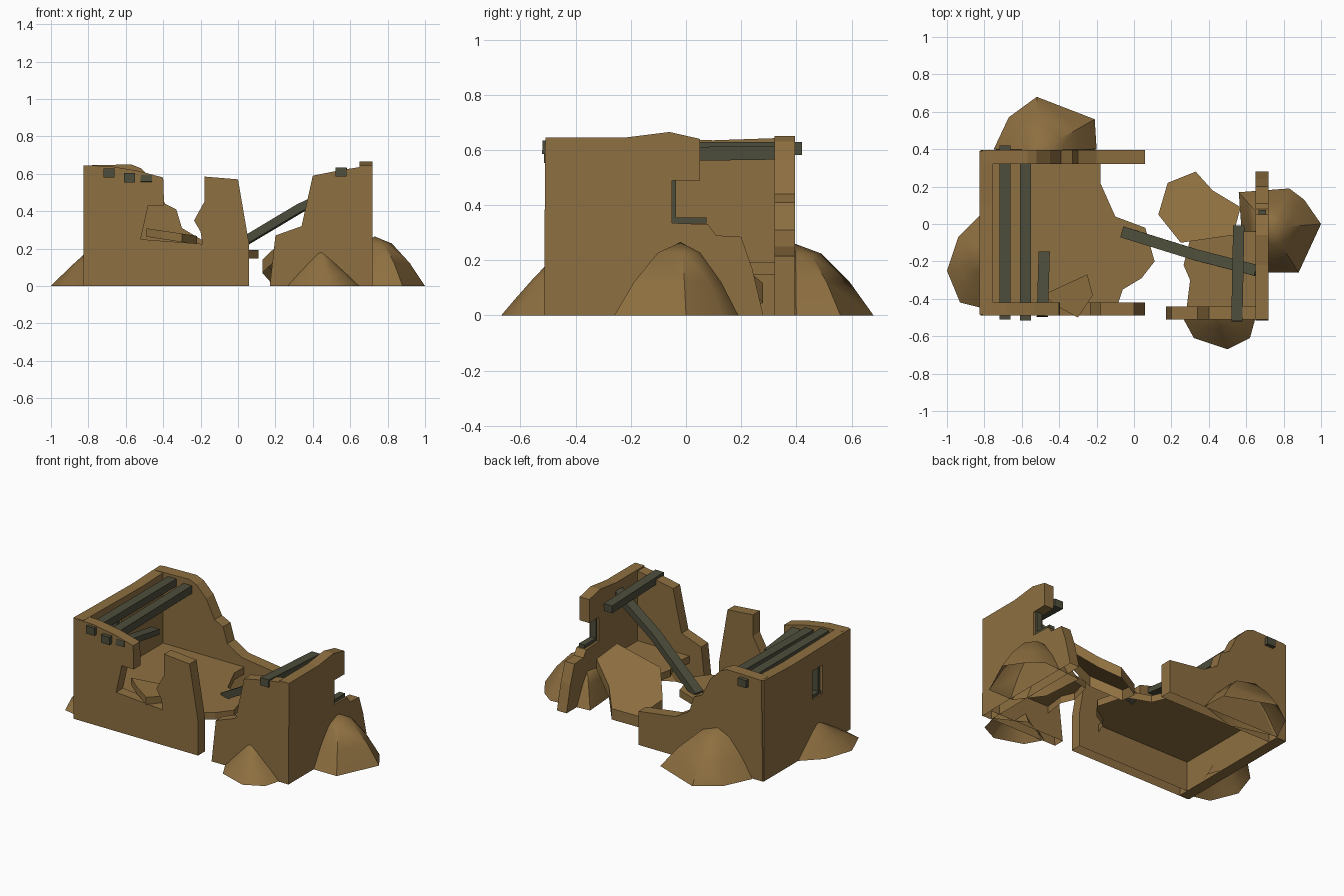
import bpy, bmesh, math
from mathutils import Vector

if "Cube" in bpy.data.objects:
    bpy.data.objects.remove(bpy.data.objects["Cube"])


def material(name, rgb):
    m = bpy.data.materials.new(name)
    m.diffuse_color = (*rgb, 1)
    m.use_nodes = True
    m.node_tree.nodes["Principled BSDF"].inputs["Base Color"].default_value = m.diffuse_color
    return m


ADOBE = material("adobe brown", (0.27, 0.16, 0.052))
WOOD = material("weathered wood", (0.075, 0.075, 0.045))


def finish(name, bm, mat, angle=None, recalc=True):
    if recalc:
        bmesh.ops.recalc_face_normals(bm, faces=bm.faces)
    me = bpy.data.meshes.new(name)
    bm.to_mesh(me)
    bm.free()
    ob = bpy.data.objects.new(name, me)
    bpy.context.collection.objects.link(ob)
    me.materials.append(mat)
    if angle:
        bpy.ops.object.select_all(action='DESELECT')
        ob.select_set(True)
        bpy.context.view_layer.objects.active = ob
        bpy.ops.object.shade_smooth_by_angle(angle=math.radians(angle))
    return ob


def prism(name, pts, offset, mat=ADOBE, open_below=None):
    # extruded outline; undersides lower than open_below (or any, if 'all') are left open
    bm = bmesh.new()
    a = [bm.verts.new(p) for p in pts]
    b = [bm.verts.new(Vector(p) + Vector(offset)) for p in pts]
    bm.faces.new(a)
    bm.faces.new(b[::-1])
    n = len(pts)
    for i in range(n):
        j = (i + 1) % n
        bm.faces.new((a[i], a[j], b[j], b[i]))
    bmesh.ops.recalc_face_normals(bm, faces=bm.faces)
    if open_below is not None:
        under = [f for f in bm.faces if f.normal.z < -0.7 and f.calc_center_median().z < open_below]
        bmesh.ops.delete(bm, geom=under, context='FACES_ONLY')
    return finish(name, bm, mat, recalc=False)


def wall_x(name, profile, y0, y1):
    return prism(name, [(x, y0, z) for x, z in profile], (0, y1 - y0, 0), open_below=0.01)


def wall_y(name, profile, x0, x1, open_below=0.01):
    return prism(name, [(x0, y, z) for y, z in profile], (x1 - x0, 0, 0), open_below=open_below)


def slab(name, outline, height, thick):
    return prism(name, [(x, y, height(x, y)) for x, y in outline], (0, 0, -thick), open_below=9)


def mound(name, base, apex, bulge):
    # open-bottomed heap: shrinking rings towards an apex
    bm = bmesh.new()
    ax, ay, h = apex
    rings = []
    for s, f in ((1, 0.0), (0.7, 0.3 + 0.16 * bulge), (0.34, 0.66 + 0.2 * bulge)):
        rings.append([bm.verts.new((ax + (x - ax) * s, ay + (y - ay) * s, h * f)) for x, y in base])
    top = bm.verts.new(apex)
    n = len(base)
    for i in range(n):
        j = (i + 1) % n
        for r, q in zip(rings, rings[1:]):
            bm.faces.new((r[i], r[j], q[j], q[i]))
        bm.faces.new((rings[2][i], rings[2][j], top))
    bm.normal_update()
    if sum(f.normal.z for f in bm.faces) < 0:
        bmesh.ops.reverse_faces(bm, faces=bm.faces)
    bm.normal_update()
    return finish(name, bm, ADOBE, 45, recalc=False)


def beam(name, path, w=0.055, h=0.045):
    path = [Vector(p) for p in path]
    d = path[-1] - path[0]
    side = d.cross(Vector((0, 0, 1))).normalized() * w / 2
    up = side.cross(d).normalized() * h / 2
    bm = bmesh.new()
    rings = [[bm.verts.new(p + side * a + up * b) for a, b in ((-1, -1), (1, -1), (1, 1), (-1, 1))]
             for p in path]
    bm.faces.new(rings[0])
    bm.faces.new(rings[-1])
    for r, q in zip(rings, rings[1:]):
        for i in range(4):
            j = (i + 1) % 4
            bm.faces.new((r[i], r[j], q[j], q[i]))
    return finish(name, bm, WOOD)


def box(name, lo, hi, mat=WOOD):
    return prism(name, [(lo[0], lo[1], lo[2]), (hi[0], lo[1], lo[2]),
                        (hi[0], hi[1], lo[2]), (lo[0], hi[1], lo[2])], (0, 0, hi[2] - lo[2]), mat)


# Left building walls
wall_x("left_front_wall", [(-0.82, 0), (-0.81, 0.645), (-0.68, 0.64), (-0.53, 0.615), (-0.40, 0.58),
                           (-0.395, 0.43), (-0.48, 0.43), (-0.52, 0.25), (-0.19, 0.225), (-0.20, 0.29),
                           (-0.235, 0.35), (-0.18, 0.45), (-0.18, 0.585), (0, 0.57), (0.06, 0.22),
                           (0.06, 0)], -0.49, -0.42)
wall_x("left_back_wall", [(-0.82, 0), (-0.81, 0.645), (-0.57, 0.65), (-0.52, 0.63), (-0.45, 0.56),
                          (-0.39, 0.44), (-0.33, 0.41), (-0.30, 0.31), (-0.20, 0.25), (0.06, 0.215),
                          (0.06, 0)], 0.32, 0.395)
side = wall_y("left_side_wall", [(-0.485, 0), (-0.485, 0.645), (-0.22, 0.64), (0.1, 0.635), (0.39, 0.645),
                                 (0.39, 0)], -0.825, -0.755, None)

# Window hole cut through the side wall
cut = box("window_cutter", (-0.9, -0.2, 0.335), (-0.7, -0.1, 0.52), ADOBE)
cut.hide_render = True
mod = side.modifiers.new("window", 'BOOLEAN')
mod.operation = 'DIFFERENCE'
mod.solver = 'EXACT'
mod.object = cut
bpy.context.view_layer.objects.active = side
bpy.ops.object.modifier_apply(modifier="window")
bpy.data.objects.remove(cut)
for i, y in enumerate((-0.2, -0.12)):
    box(f"left_window_jamb_{i}", (-0.81, y, 0.335), (-0.77, y + 0.02, 0.52))
box("left_window_sill", (-0.815, -0.2, 0.335), (-0.765, -0.1, 0.355))

# Broken floor of the left building
slab("left_floor", [(-0.78, -0.44), (-0.78, 0.34), (-0.18, 0.34), (-0.18, 0.22), (-0.10, 0.04),
                    (0.06, -0.02), (0.11, -0.20), (0.04, -0.29), (-0.06, -0.35), (-0.09, -0.44)],
     lambda x, y: 0.193, 0.045)
slab("fallen_chunk", [(-0.49, -0.38), (-0.25, -0.27), (-0.22, -0.38), (-0.30, -0.50), (-0.41, -0.44)],
     lambda x, y: 0.295 - 0.15 * (x + 0.4), 0.045)

# Right building walls
wall_x("right_front_wall", [(0.17, 0), (0.20, 0.27), (0.34, 0.32), (0.40, 0.59), (0.55, 0.62),
                            (0.71, 0.645), (0.715, 0)], -0.51, -0.44)
wall_y("right_side_wall", [(-0.515, 0), (-0.51, 0.645), (-0.22, 0.645), (-0.06, 0.665), (0.05, 0.64),
                           (0.05, 0.49), (-0.05, 0.49), (-0.05, 0.335), (0.08, 0.33), (0.11, 0.29),
                           (0.20, 0.285), (0.24, 0.17), (0.28, 0)], 0.65, 0.718)
box("right_window_jamb", (0.665, -0.06, 0.335), (0.705, -0.037, 0.495))
box("right_window_sill", (0.665, -0.05, 0.333), (0.705, 0.075, 0.355))

# Floor remnant and leaning slab of the right building
slab("right_floor", [(0.28, -0.46), (0.30, -0.30), (0.265, -0.22), (0.30, -0.08), (0.48, -0.04),
                     (0.67, -0.04), (0.67, -0.46)], lambda x, y: 0.19, 0.045)
slab("leaning_slab", [(0.13, 0.05), (0.18, 0.22), (0.33, 0.28), (0.42, 0.18), (0.57, 0.09),
                      (0.53, -0.06), (0.25, -0.10)],
     lambda x, y: 0.14 + 0.40 * (x - 0.13) - 0.45 * (y - 0.05), 0.07)

# Rubble heaps against the walls
mound("left_rubble", [(-1, -0.25), (-0.93, -0.42), (-0.81, -0.45), (-0.72, -0.2), (-0.81, 0.06),
                      (-0.94, -0.07)], (-0.81, -0.15, 0.18), 0.1)
mound("back_rubble", [(-0.75, 0.40), (-0.67, 0.57), (-0.52, 0.68), (-0.21, 0.56), (-0.20, 0.40),
                      (-0.45, 0.32)], (-0.50, 0.395, 0.26), 1)
mound("right_rubble", [(0.56, 0.17), (0.83, 0.19), (0.91, 0.13), (1, 0), (0.88, -0.26),
                       (0.70, -0.26), (0.58, -0.1)], (0.73, -0.02, 0.265), 1)
mound("front_rubble", [(0.26, -0.50), (0.32, -0.61), (0.50, -0.67), (0.62, -0.61), (0.65, -0.50),
                       (0.46, -0.40)], (0.44, -0.50, 0.19), 0.1)

# Roof beams
beam("roof_beam_a", [(-0.69, -0.51, 0.605), (-0.69, 0.42, 0.605)], 0.06, 0.048)
beam("roof_beam_b", [(-0.58, -0.515, 0.578), (-0.58, 0.33, 0.59)], 0.06, 0.05)
beam("roof_beam_broken", [(-0.49, -0.495, 0.575), (-0.48, -0.15, 0.525)], 0.06, 0.035)
beam("right_roof_beam", [(0.55, -0.52, 0.61), (0.56, -0.01, 0.585)], 0.06, 0.048)
beam("fallen_beam", [(0.66, -0.25, 0.575), (0.33, -0.165, 0.415), (-0.055, -0.045, 0.185)], 0.06, 0.045)
